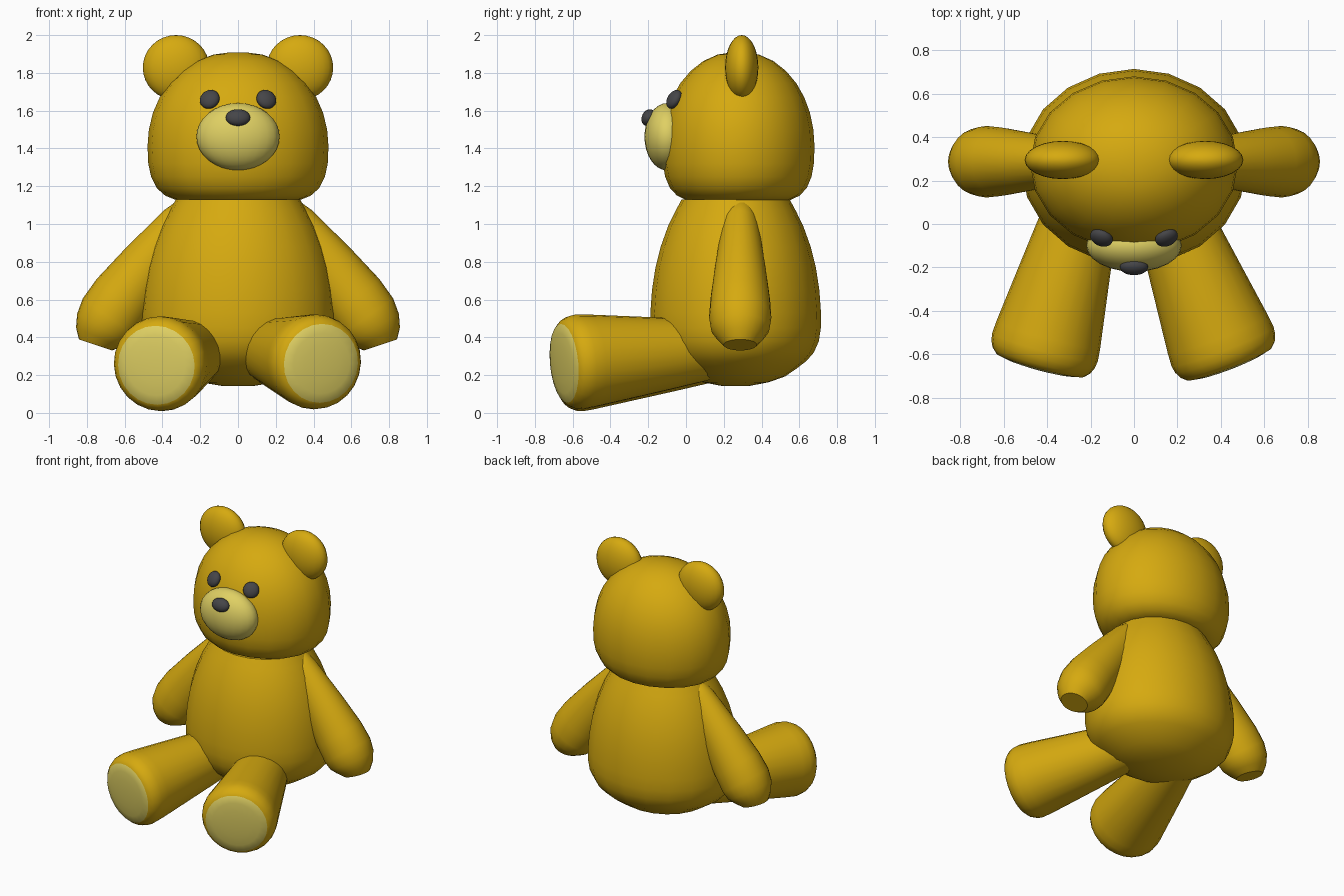
import bpy, bmesh, math
from mathutils import Vector, Matrix, Euler

if "Cube" in bpy.data.objects:
    bpy.data.objects.remove(bpy.data.objects["Cube"])


def material(name, rgb):
    m = bpy.data.materials.new(name)
    m.diffuse_color = (*rgb, 1)
    m.use_nodes = True
    m.node_tree.nodes["Principled BSDF"].inputs["Base Color"].default_value = m.diffuse_color
    return m


GOLD = material("golden fur", (0.67, 0.40, 0.005))
CREAM = material("cream felt", (0.74, 0.63, 0.125))
DARK = material("dark plastic", (0.06, 0.06, 0.065))


def finish(name, bm, mats, angle=50):
    bmesh.ops.recalc_face_normals(bm, faces=bm.faces[:])
    me = bpy.data.meshes.new(name)
    bm.to_mesh(me)
    bm.free()
    for m in mats:
        me.materials.append(m)
    ob = bpy.data.objects.new(name, me)
    bpy.context.collection.objects.link(ob)
    bpy.ops.object.select_all(action='DESELECT')
    ob.select_set(True)
    bpy.context.view_layer.objects.active = ob
    bpy.ops.object.shade_smooth_by_angle(angle=math.radians(angle))
    return ob


def loft(name, rings, mats, segs=24, second_from=None, angle=50):
    """Skin rings of (centre, half axis U, half axis V); later bands may take the second material."""
    bm = bmesh.new()
    loops = []
    for c, u, v in rings:
        loops.append([bm.verts.new(c + u * math.cos(a) + v * math.sin(a))
                      for a in (2 * math.pi * k / segs for k in range(segs))])
    for i in range(len(loops) - 1):
        a, b = loops[i], loops[i + 1]
        for k in range(segs):
            n = (k + 1) % segs
            f = bm.faces.new((a[k], a[n], b[n], b[k]))
            if second_from is not None and i >= second_from:
                f.material_index = 1
    bm.faces.new(loops[0])
    cap = bm.faces.new(loops[-1])
    if second_from is not None:
        cap.material_index = 1
    return finish(name, bm, mats, angle)


def lathe(name, profile, y, ratio):
    rings = [(Vector((0, y, z)), Vector((r, 0, 0)), Vector((0, r * ratio, 0))) for r, z in profile]
    return loft(name, rings, [GOLD], 20)


def ellipsoid(name, centre, radii, mat, rot=(0, 0, 0)):
    bm = bmesh.new()
    bmesh.ops.create_uvsphere(bm, u_segments=24, v_segments=16, radius=1)
    e = Euler([math.radians(a) for a in rot], 'XYZ')
    bm.transform(Matrix.LocRotScale(Vector(centre), e, Vector(radii)))
    return finish(name, bm, [mat])


# Body and head: oval lathes
lathe("body", [(0.08, 0.142), (0.20, 0.162), (0.30, 0.193), (0.37, 0.235), (0.43, 0.275), (0.475, 0.32),
               (0.505, 0.38), (0.517, 0.45), (0.518, 0.53), (0.508, 0.65), (0.487, 0.77),
               (0.455, 0.88), (0.41, 0.99), (0.365, 1.07), (0.328, 1.13)], 0.263, 0.872)
lathe("head", [(0.33, 1.128), (0.385, 1.15), (0.43, 1.19), (0.46, 1.25), (0.475, 1.32), (0.479, 1.41),
               (0.472, 1.5), (0.45, 1.59), (0.415, 1.67), (0.365, 1.745), (0.30, 1.81),
               (0.22, 1.863), (0.13, 1.897), (0.04, 1.909)], 0.277, 0.842)

# Snout and nose
ellipsoid("snout", (0, -0.10, 1.462), (0.22, 0.12, 0.178), CREAM)
ellipsoid("nose", (0, -0.198, 1.563), (0.065, 0.036, 0.046), DARK, (-25, 0, 0))

# Arms: (centre x, centre z, slope x, slope z, radius in plane, radius in y)
ARM = [(0.21, 1.10, 0.65, -0.76, 0.05, 0.05), (0.245, 1.07, 0.65, -0.76, 0.09, 0.08),
       (0.31, 1.00, 0.65, -0.76, 0.11, 0.097), (0.49, 0.765, 0.65, -0.76, 0.15, 0.135),
       (0.615, 0.60, 0.63, -0.78, 0.172, 0.158), (0.68, 0.505, 0.58, -0.81, 0.174, 0.165),
       (0.715, 0.445, 0.50, -0.87, 0.158, 0.155), (0.738, 0.40, 0.40, -0.92, 0.13, 0.125),
       (0.755, 0.36, 0.32, -0.95, 0.092, 0.088)]
for side, s in (("left", -1), ("right", 1)):
    rings = []
    for x, z, dx, dz, ra, rb in ARM:
        u = Vector((-dz * s, 0, dx)).normalized() * ra
        rings.append((Vector((x * s, 0.287, z)), u, Vector((0, rb, 0))))
    loft(side + "_arm", rings, [GOLD], 24, angle=35)
    # Ears and eyes
    ellipsoid(side + "_ear", (0.328 * s, 0.295, 1.828), (0.176, 0.088, 0.172), GOLD)
    ellipsoid(side + "_eye", (0.15 * s, -0.063, 1.66), (0.054, 0.033, 0.054), DARK, (-30, 0, 22 * s))

# Legs with cream foot pads: (distance back from the pad, radius)
LEG = [(0.86, 0.155), (0.60, 0.19), (0.15, 0.247), (0.09, 0.252), (0.055, 0.247),
       (0.025, 0.233), (0.003, 0.21), (-0.008, 0.16), (-0.014, 0.10), (-0.017, 0.04)]
for side, s, yaw, foot in (("left", -1, 15, (-0.433, -0.653, 0.252)),
                           ("right", 1, 21, (0.44, -0.648, 0.262))):
    a, p = math.radians(yaw), math.radians(5)
    back = Vector((-s * math.sin(a) * math.cos(p), math.cos(a) * math.cos(p), math.sin(p)))
    u = back.cross(Vector((0, 0, 1))).normalized()
    v = u.cross(back)
    rings = [(Vector(foot) + back * t, u * r, v * r) for t, r in LEG]
    loft(side + "_leg", rings, [GOLD, CREAM], 24, second_from=6)
